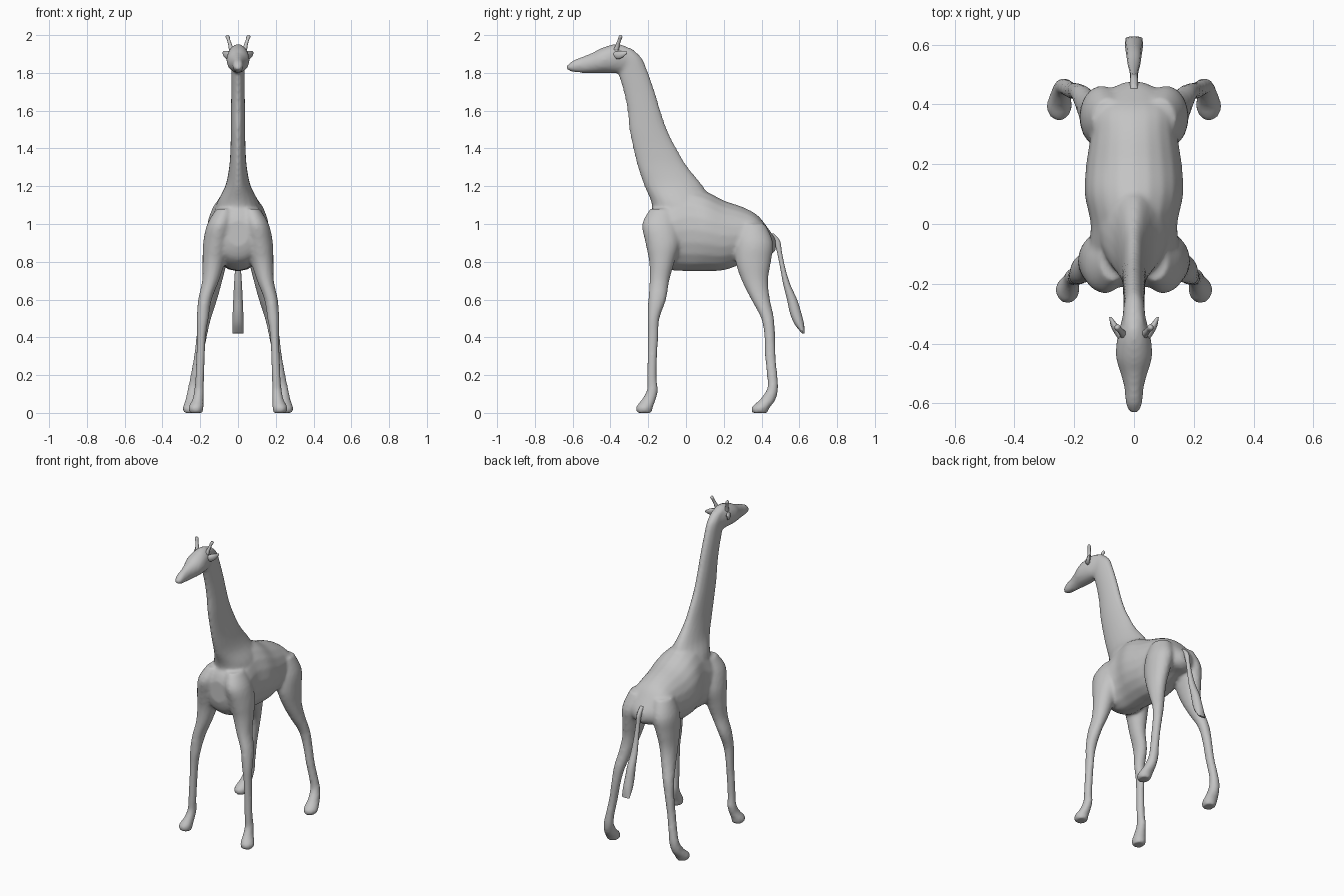
import bpy
import bmesh
from math import cos, sin, tau, radians

cube = bpy.data.objects.get("Cube")
if cube:
    bpy.data.objects.remove(cube, do_unlink=True)

# One plain colour for the whole animal
GREY = (0.55, 0.55, 0.55, 1.0)
grey = bpy.data.materials.new("plain grey")
grey.use_nodes = True
grey.diffuse_color = GREY
grey.node_tree.nodes["Principled BSDF"].inputs["Base Color"].default_value = GREY


def curve_point(a, b, c, d, t):
    """Smooth interpolation between b and c."""
    return [q + 0.5 * t * (r - p + t * (2 * p - 5 * q + 4 * r - s + t * (3 * (q - r) + s - p)))
            for p, q, r, s in zip(a, b, c, d)]


def refine(rows, steps=4):
    """Insert smooth in-between sections."""
    padded = [rows[0], *rows, rows[-1]]
    out = []
    for i in range(len(rows) - 1):
        out += [curve_point(*padded[i:i + 4], k / steps) for k in range(steps)]
    return out + [rows[-1]]


def loft(bm, axis, rows, side=1, sides=20):
    """Skin oval sections: (position on axis, low, high, half width, x offset)."""
    rows = [(*row, 0)[:5] for row in rows]
    rings = []
    for pos, low, high, half, x in refine(rows):
        mid, depth = (low + high) / 2, (high - low) / 2
        ring = []
        for k in range(sides):
            angle = tau * k / sides
            u, v = side * x + half * cos(angle), mid + depth * sin(angle)
            ring.append(bm.verts.new((u, pos, v) if axis == "Y" else (u, v, pos)))
        rings.append(ring)
    for lower, upper in zip(rings, rings[1:]):
        for k in range(sides):
            n = (k + 1) % sides
            bm.faces.new((lower[k], lower[n], upper[n], upper[k]))
    bm.faces.new(rings[0])
    bm.faces.new(rings[-1])


def finish(bm, name, angle=60):
    """Turn the mesh into a smooth shaded object."""
    bmesh.ops.recalc_face_normals(bm, faces=bm.faces)
    mesh = bpy.data.meshes.new(name)
    bm.to_mesh(mesh)
    bm.free()
    mesh.materials.append(grey)
    obj = bpy.data.objects.new(name, mesh)
    bpy.context.collection.objects.link(obj)
    bpy.ops.object.select_all(action="DESELECT")
    obj.select_set(True)
    bpy.context.view_layer.objects.active = obj
    bpy.ops.object.shade_smooth_by_angle(angle=radians(angle))
    return obj


# Sections along y: low z, high z, half width
torso = [
    (-.21, .88, 1.02, .06), (-.18, .81, 1.08, .12), (-.1, .76, 1.13, .15),
    (0, .75, 1.19, .145), (.1, .75, 1.175, .165), (.2, .755, 1.125, .16),
    (.3, .79, 1.09, .145), (.38, .82, 1.045, .14), (.44, .83, .97, .1),
    (.475, .86, .92, .03),
]
head = [
    (-.63, 1.815, 1.84, .015), (-.6, 1.805, 1.865, .028), (-.55, 1.8, 1.885, .032),
    (-.5, 1.8, 1.905, .045), (-.45, 1.8, 1.93, .06), (-.39, 1.8, 1.95, .058),
    (-.34, 1.8, 1.95, .046), (-.28, 1.82, 1.92, .03),
]

# Sections along z: front y, back y, half width
neck = [
    (.98, -.18, .12, .12), (1.1, -.18, .14, .115), (1.2, -.22, .09, .068),
    (1.3, -.255, .01, .047), (1.4, -.28, -.05, .04), (1.5, -.3, -.1, .038),
    (1.6, -.31, -.135, .037), (1.7, -.33, -.165, .036), (1.8, -.36, -.2, .036),
    (1.88, -.38, -.235, .037), (1.93, -.37, -.29, .03),
]

# Legs also carry their sideways offset
front_leg = [
    (0, -.26, -.18, .036, .222), (.03, -.265, -.175, .04, .222), (.07, -.235, -.16, .03, .212),
    (.12, -.208, -.148, .026, .206), (.2, -.206, -.155, .023, .202), (.4, -.203, -.147, .024, .194),
    (.5, -.204, -.14, .032, .187), (.6, -.2, -.105, .036, .175), (.7, -.193, -.088, .045, .145),
    (.8, -.195, -.06, .06, .128), (.9, -.215, -.03, .072, .113), (1, -.232, -.04, .068, .095),
    (1.08, -.19, -.06, .045, .07),
]
hind_leg = [
    (0, .35, .43, .038, .25), (.03, .347, .445, .042, .25), (.07, .39, .475, .034, .244),
    (.13, .43, .488, .03, .236), (.2, .428, .484, .026, .225), (.3, .418, .475, .025, .208),
    (.4, .415, .472, .028, .193), (.5, .398, .466, .034, .176), (.6, .345, .445, .042, .152),
    (.7, .295, .435, .05, .133), (.8, .262, .45, .062, .12), (.9, .26, .462, .072, .105),
    (1, .28, .42, .055, .085),
]

# Body, neck, head and legs fused into one skin
bm = bmesh.new()
loft(bm, "Y", torso)
loft(bm, "Z", neck)
loft(bm, "Y", head)
for side in (1, -1):
    loft(bm, "Z", front_leg, side)
    loft(bm, "Z", hind_leg, side)
body = finish(bm, "body_neck_head_and_legs")
fuse = body.modifiers.new("fuse", "REMESH")
fuse.mode = "VOXEL"
fuse.voxel_size = 0.01
fuse.use_smooth_shade = True
soften = body.modifiers.new("soften", "SMOOTH")
soften.factor = 0.5
soften.iterations = 6

# Tail with a broad tuft
tail = [
    (.42, .615, .628, .028), (.47, .575, .625, .03), (.53, .55, .61, .028),
    (.6, .535, .588, .025), (.68, .515, .552, .021), (.76, .5, .527, .016),
    (.85, .482, .508, .013), (.91, .462, .498, .014), (.95, .43, .465, .012),
]
bm = bmesh.new()
loft(bm, "Z", tail, sides=12)
finish(bm, "tail")

# Horns and ears, one pair each
horn = [
    (1.92, -.385, -.355, .014, .034), (1.95, -.373, -.35, .01, .042),
    (1.975, -.362, -.342, .009, .05), (1.99, -.358, -.336, .011, .055),
    (2, -.352, -.342, .005, .056),
]
ear = [
    (-.385, 1.885, 1.91, .012, .04), (-.365, 1.872, 1.915, .016, .05),
    (-.34, 1.878, 1.918, .013, .065), (-.312, 1.902, 1.912, .004, .079),
]
for side, label in ((1, "left"), (-1, "right")):
    bm = bmesh.new()
    loft(bm, "Z", horn, side, sides=10)
    finish(bm, label + "_horn")
    bm = bmesh.new()
    loft(bm, "Y", ear, side, sides=10)
    finish(bm, label + "_ear")
